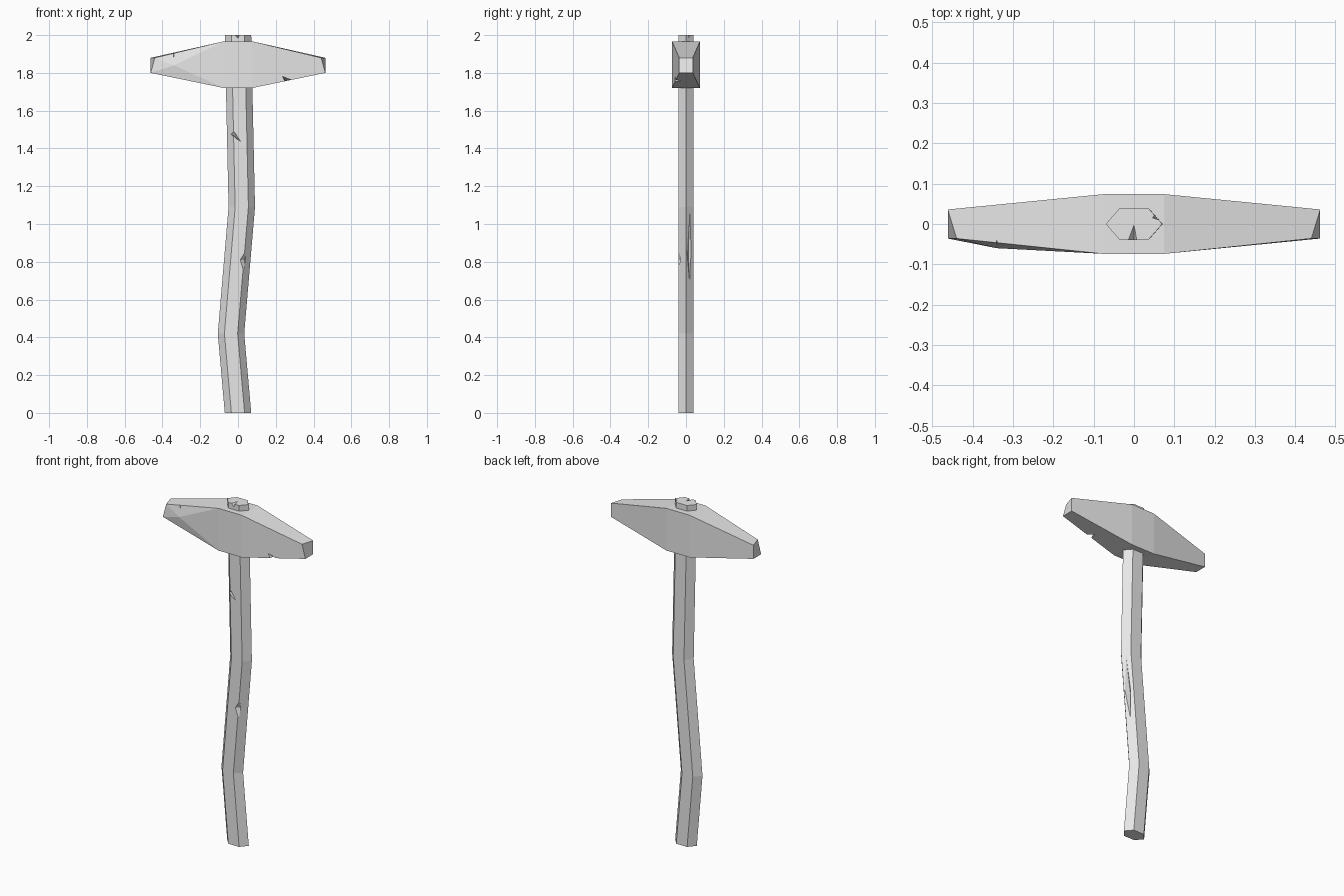
import bpy
import bmesh

cube = bpy.data.objects.get("Cube")
if cube:
    bpy.data.objects.remove(cube, do_unlink=True)

GREY = (0.8, 0.8, 0.8, 1.0)
mat = bpy.data.materials.new("light_grey")
mat.use_nodes = True
mat.diffuse_color = GREY
mat.node_tree.nodes["Principled BSDF"].inputs["Base Color"].default_value = GREY


def add_object(name, bm):
    bmesh.ops.recalc_face_normals(bm, faces=bm.faces)
    mesh = bpy.data.meshes.new(name)
    bm.to_mesh(mesh)
    bm.free()
    obj = bpy.data.objects.new(name, mesh)
    bpy.context.collection.objects.link(obj)
    mesh.materials.append(mat)
    return obj


def loft(name, rings):
    """Join rings of equal length into a closed solid."""
    bm = bmesh.new()
    loops = [[bm.verts.new(p) for p in ring] for ring in rings]
    for a, b in zip(loops, loops[1:]):
        n = len(a)
        for i in range(n):
            bm.faces.new((a[i], a[(i + 1) % n], b[(i + 1) % n], b[i]))
    bm.faces.new(loops[0])
    bm.faces.new(loops[-1])
    return bm


def chip(obj, *points):
    """Cut a pointed nick, the hull of the points, out of an object."""
    bm = bmesh.new()
    for p in points:
        bm.verts.new(p)
    bmesh.ops.convex_hull(bm, input=bm.verts)
    cutter = add_object("chip_cutter", bm)
    cutter.hide_render = True
    mod = obj.modifiers.new("chip", 'BOOLEAN')
    mod.operation = 'DIFFERENCE'
    mod.solver = 'EXACT'
    mod.object = cutter
    graph = bpy.context.evaluated_depsgraph_get()
    result = bpy.data.meshes.new_from_object(obj.evaluated_get(graph))
    obj.modifiers.clear()
    obj.data = result
    bpy.data.objects.remove(cutter, do_unlink=True)


# Crooked six-sided handle
def hexagon(cx, z):
    half = [(-0.07, 0), (-0.035, -0.04), (0.035, -0.04)]
    return [(cx + s * x, s * y, z) for s in (1, -1) for x, y in half]


spine = [(0, 0), (-0.037, 0.42), (0.02, 1.09), (0, 2)]
handle = add_object("handle", loft("handle", [hexagon(x, z) for x, z in spine]))


# Tapered head, with the top front corner of each end set back
def section(x, y, low, high, setback=0):
    inner = x - setback if x > 0 else x + setback
    return [(x, -y, low), (x, y, low), (x, y, high), (inner, -y, high)]


bm = loft("head", [
    section(-0.462, 0.036, 1.80, 1.88, 0.022),
    section(-0.075, 0.074, 1.72, 1.967),
    section(0.075, 0.074, 1.72, 1.967),
    section(0.462, 0.036, 1.80, 1.88, 0.022)])

# Slight swelling on the front of the right arm
bm.normal_update()
front = min((f for f in bm.faces if f.calc_center_median().x < -0.2),
            key=lambda f: f.calc_center_median().y)
centre = bmesh.ops.poke(bm, faces=[front])["verts"][0]
centre.co = (-0.34, -0.06, 1.84)
head = add_object("head", bm)

# Nicks in the head
chip(head, (-0.355, -0.08, 1.93), (-0.33, -0.08, 1.93),
     (-0.34, -0.08, 1.83), (-0.34, -0.025, 1.93))
chip(head, (0.225, -0.08, 1.795), (0.30, -0.08, 1.77),
     (0.25, -0.08, 1.74), (0.26, -0.01, 1.75))

# Nicks and gashes in the handle
chip(handle, (-0.075, -0.03, 1.50), (-0.02, -0.055, 1.505),
     (0.022, -0.045, 1.43), (-0.015, -0.02, 1.46))
chip(handle, (0, -0.05, 0.81), (0.05, -0.05, 0.89),
     (0.03, -0.05, 0.71), (0.035, -0.02, 0.81))
chip(handle, (0.04, 0.02, 0.67), (0.072, 0.02, 1.07), (0.085, 0, 0.87),
     (0.06, 0.045, 0.87), (0.035, 0.012, 0.85))

# Nicks in the top of the handle
chip(handle, (-0.02, -0.045, 2.005), (0.01, -0.045, 2.005),
     (0, 0.008, 2.005), (0, -0.045, 1.98))
chip(handle, (0.075, 0.005, 2.01), (0.055, 0.035, 2.01),
     (0.04, 0.015, 2.01), (0.06, 0.015, 1.975))
